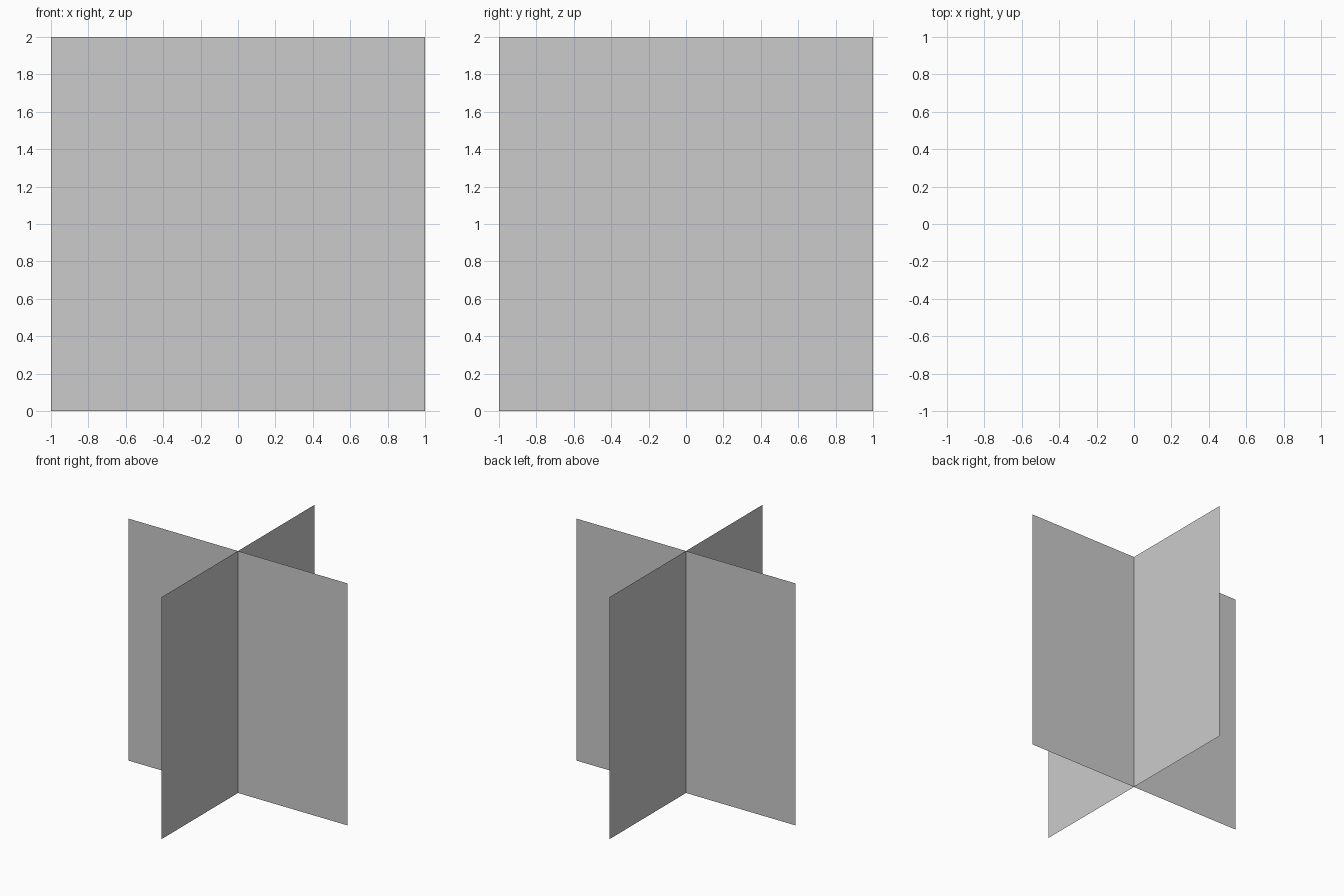
import bpy
from math import radians

if "Cube" in bpy.data.objects:
    bpy.data.objects.remove(bpy.data.objects["Cube"])

HALF = 1.0  # half the panel width and height


def upright_panel(name, turn):
    """Thin square sheet standing on the ground, turned about z."""
    bpy.ops.mesh.primitive_plane_add(
        size=2 * HALF,
        location=(0, 0, HALF),
        rotation=(radians(90), 0, radians(turn)),
    )
    panel = bpy.context.object
    panel.name = name
    return panel


# Two sheets crossing at right angles along the vertical axis
for name, turn in (("front_facing_panel", 0), ("side_facing_panel", 90)):
    upright_panel(name, turn)
